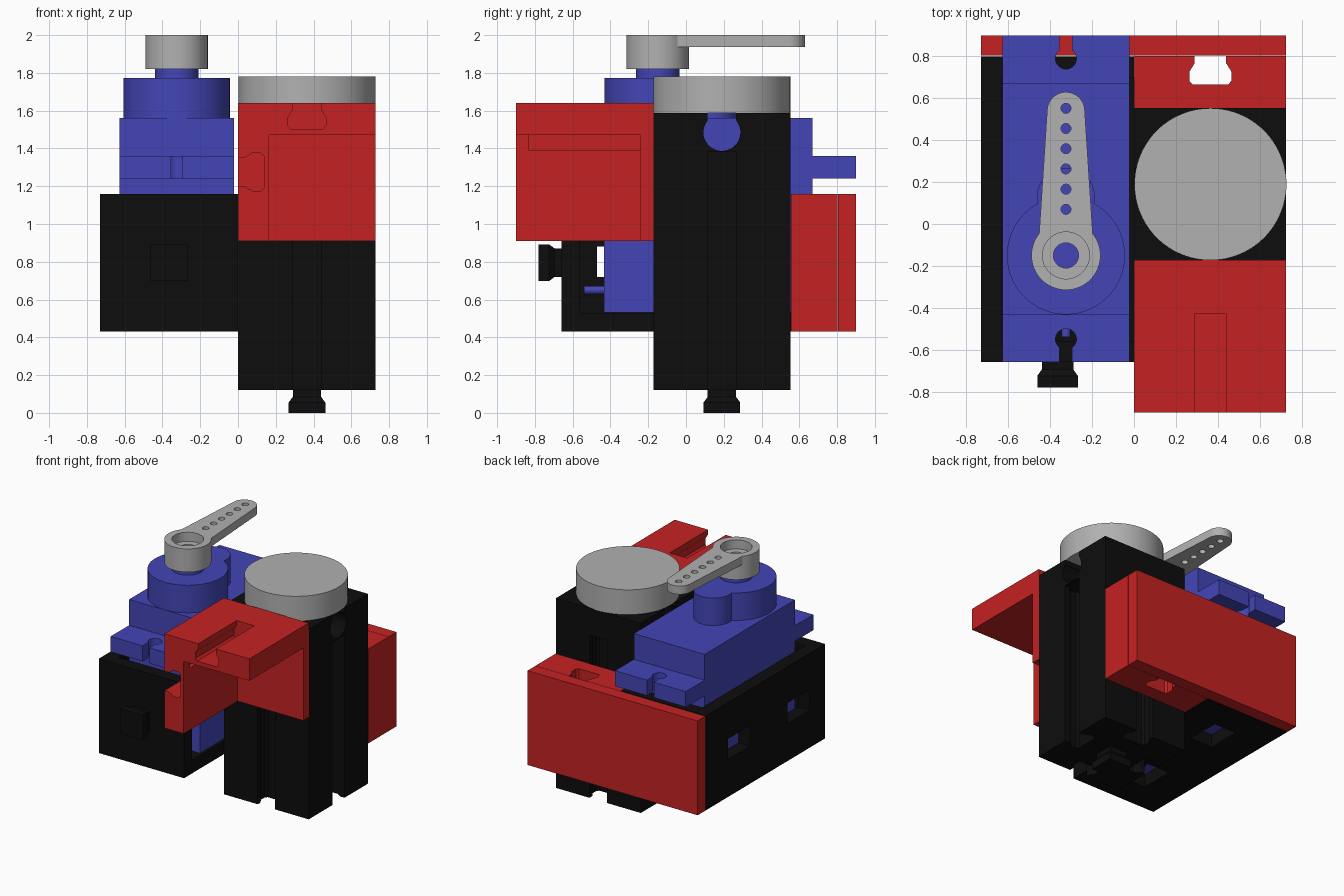
import bpy, bmesh, math
from mathutils import Vector

if "Cube" in bpy.data.objects:
    bpy.data.objects.remove(bpy.data.objects["Cube"])


def material(name, rgb):
    m = bpy.data.materials.new(name)
    m.diffuse_color = (*rgb, 1)
    m.use_nodes = True
    m.node_tree.nodes["Principled BSDF"].inputs["Base Color"].default_value = m.diffuse_color
    return m


RED = material("red", (0.56, 0.016, 0.016))
BLUE = material("blue", (0.056, 0.06, 0.47))
BLACK = material("black", (0.004, 0.004, 0.004))
GREY = material("grey", (0.44, 0.44, 0.44))


def finish(name, bm, mat):
    bmesh.ops.recalc_face_normals(bm, faces=bm.faces)
    me = bpy.data.meshes.new(name)
    bm.to_mesh(me)
    bm.free()
    ob = bpy.data.objects.new(name, me)
    bpy.context.collection.objects.link(ob)
    me.materials.append(mat)
    return ob


def prism(name, pts, axis, a, b, mat=BLACK):
    """Extrude a 2D outline along one axis from a to b."""
    put = {'X': lambda u, v, w: (w, u, v),
           'Y': lambda u, v, w: (u, w, v),
           'Z': lambda u, v, w: (u, v, w)}[axis]
    bm = bmesh.new()
    face = bm.faces.new([bm.verts.new(put(u, v, a)) for u, v in pts])
    out = bmesh.ops.extrude_face_region(bm, geom=[face])
    verts = [g for g in out["geom"] if isinstance(g, bmesh.types.BMVert)]
    bmesh.ops.translate(bm, verts=verts, vec=Vector(put(0, 0, b - a)))
    return finish(name, bm, mat)


def box(name, x, y, z, mat=BLACK):
    return prism(name, [(x[0], y[0]), (x[1], y[0]), (x[1], y[1]), (x[0], y[1])], 'Z', *z, mat)


def circle(cx, cy, r, n=48):
    return [(cx + r * math.cos(2 * math.pi * i / n), cy + r * math.sin(2 * math.pi * i / n))
            for i in range(n)]


def cyl(name, cx, cy, r, z0, z1, mat=BLACK, n=64):
    return prism(name, circle(cx, cy, r, n), 'Z', z0, z1, mat)


def combine(ob, others, op):
    for other in others:
        mod = ob.modifiers.new("bool", 'BOOLEAN')
        mod.operation, mod.object, mod.solver = op, other, 'EXACT'
        bpy.context.view_layer.objects.active = ob
        bpy.ops.object.modifier_apply(modifier=mod.name)
        bpy.data.objects.remove(other)
    return ob


def cut(ob, *others):
    return combine(ob, others, 'DIFFERENCE')


def join(ob, *others):
    return combine(ob, others, 'UNION')


def keyhole(u, v, du, dv):
    """Mushroom slot outline: mouth at (u, v), depth towards (du, dv)."""
    half = [(0.075, -0.01), (0.075, 0.035), (0.1, 0.075), (0.1, 0.12), (0.085, 0.137)]
    prof = half + [(-w, d) for w, d in reversed(half)]
    return [(u + du * d - dv * w, v + dv * d + du * w) for w, d in prof]


def peg(name, base, direction):
    """Square mushroom peg, the counterpart of the slots."""
    n = Vector(direction)
    s = Vector((1, 0, 0))
    t = n.cross(s)
    bm = bmesh.new()
    rings = []
    for d, h in ((-0.01, 0.075), (0.035, 0.075), (0.065, 0.097), (0.12, 0.097)):
        rings.append([bm.verts.new(Vector(base) + n * d + s * h * i + t * h * j)
                      for i, j in ((1, 1), (-1, 1), (-1, -1), (1, -1))])
    for r0, r1 in zip(rings, rings[1:]):
        for i in range(4):
            bm.faces.new((r0[i], r0[(i + 1) % 4], r1[(i + 1) % 4], r1[i]))
    bm.faces.new(rings[0])
    bm.faces.new(rings[-1])
    return finish(name, bm, BLACK)


# Tall block with upright slots and a cross slot below the cap
PX, PY = 0.365, 0.19
column = box("tall_block", (0, 0.727), (-0.173, 0.553), (0.12, 1.588))
for u, v, du, dv in ((PX, -0.173, 0, 1), (PX, 0.553, 0, -1), (0.727, PY, -1, 0), (0, PY, 1, 0)):
    cut(column, prism("slot", keyhole(u, v, du, dv), 'Z', 0.1, 1.38))
cut(column, prism("bore", circle(PY, 1.485, 0.098), 'X', -0.1, 0.9),
    box("neck", (-0.1, 0.9), (PY - 0.075, PY + 0.075), (1.5, 1.65)))
peg("bottom_peg", (PX, PY, 0.12), (0, 0, -1))
cap = cyl("round_cap", PX, PY, 0.363, 1.588, 1.78, GREY, 96)

# Servo holder: box open at the top and on its right side
holder = box("servo_holder", (-0.73, 0), (-0.66, 0.8), (0.43, 1.16))
cut(holder, box("cavity", (-0.63, 0.1), (-0.56, 0.7), (0.53, 1.3)))
for y in (-0.3, 0.43):
    # slots through the side wall and the floor
    cut(holder, box("side", (-0.8, -0.6), (y - 0.17, y + 0.1), (0.72, 0.88)),
        box("floor", (-0.46, -0.27), (y - 0.13, y + 0.13), (0.3, 0.6)))
peg("front_peg", (-0.365, -0.66, 0.795), (0, -1, 0))

# Servo body with slotted mounting tabs
SX, SY = -0.325, -0.15
servo = box("servo_body", (-0.628, -0.022), (-0.435, 0.67), (0.531, 1.56), BLUE)
for name, y, hole, end in (("front_tab", (-0.66, -0.435), -0.55, -0.7),
                           ("back_tab", (0.67, 0.9), 0.79, 0.95)):
    tab = box(name, (-0.628, -0.022), y, (1.24, 1.36), BLUE)
    cut(tab, cyl("hole", SX, hole, 0.05, 1.2, 1.4, BLUE, 32),
        box("gap", (SX - 0.03, SX + 0.03), sorted((hole, end)), (1.2, 1.4)))
drum = cyl("gear_housing", SX, SY, 0.282, 1.55, 1.773, BLUE)
join(drum, cyl("small", SX, 0.13, 0.138, 1.55, 1.773, BLUE))
shaft = cyl("output_shaft", SX, SY, 0.115, 1.76, 1.825, BLUE)
spline = cyl("spline", SX, SY, 0.07, 1.8, 1.9, BLUE, 32)
wire = prism("wire", circle(SX, 0.65, 0.022, 24), 'Y', -0.54, -0.43, BLUE)

# Servo horn: hub, tapered arm and row of holes
horn = cyl("servo_horn", SX, SY, 0.165, 1.82, 2.0, GREY)
tip = [(SX + 0.09 * math.cos(a), 0.54 + 0.09 * math.sin(a))
       for a in [math.pi * i / 20 for i in range(21)]]
arm = [(SX - 0.13, -0.08), (SX + 0.13, -0.08)] + tip
join(horn, prism("arm", arm, 'Z', 1.936, 2.0, GREY))
cut(horn, cyl("recess", SX, SY, 0.112, 1.93, 2.1, GREY),
    cyl("bore", SX, SY, 0.06, 1.7, 2.1, GREY))
for i in range(6):
    cut(horn, cyl("hole", SX, 0.07 + i * 0.0965, 0.024, 1.9, 2.1, GREY, 20))

# Front corner bracket: top, left and back plates with slots
bracket = box("front_bracket", (0, 0.727), (-0.9, -0.173), (0.91, 1.64), RED)
cut(bracket, box("inside", (0.165, 0.9), (-1, -0.24), (0.8, 1.47), RED),
    prism("top_slot", keyhole(PX, 1.64, 0, -1), 'Y', -1, -0.43, RED),
    prism("left_slot", keyhole(0, 1.275, 1, 0), 'Y', -1, -0.43, RED),
    box("groove", (0.13, 0.3), (-0.83, -0.24), (1.39, 1.47), RED))

# Back plate and the slotted spacer block beside the holder
plate = box("back_plate", (-0.73, 0.727), (0.805, 0.9), (0.43, 1.16), RED)
spacer = box("back_spacer", (0, 0.727), (0.555, 0.803), (0.43, 1.16), RED)
cut(spacer, prism("slot", keyhole(PX, 0.803, 0, -1), 'Z', 0.3, 1.3, RED))

# Smooth the round walls, keep edges sharp
for ob in bpy.context.collection.objects:
    ob.select_set(True)
    bpy.context.view_layer.objects.active = ob
bpy.ops.object.shade_smooth_by_angle(angle=math.radians(30))
